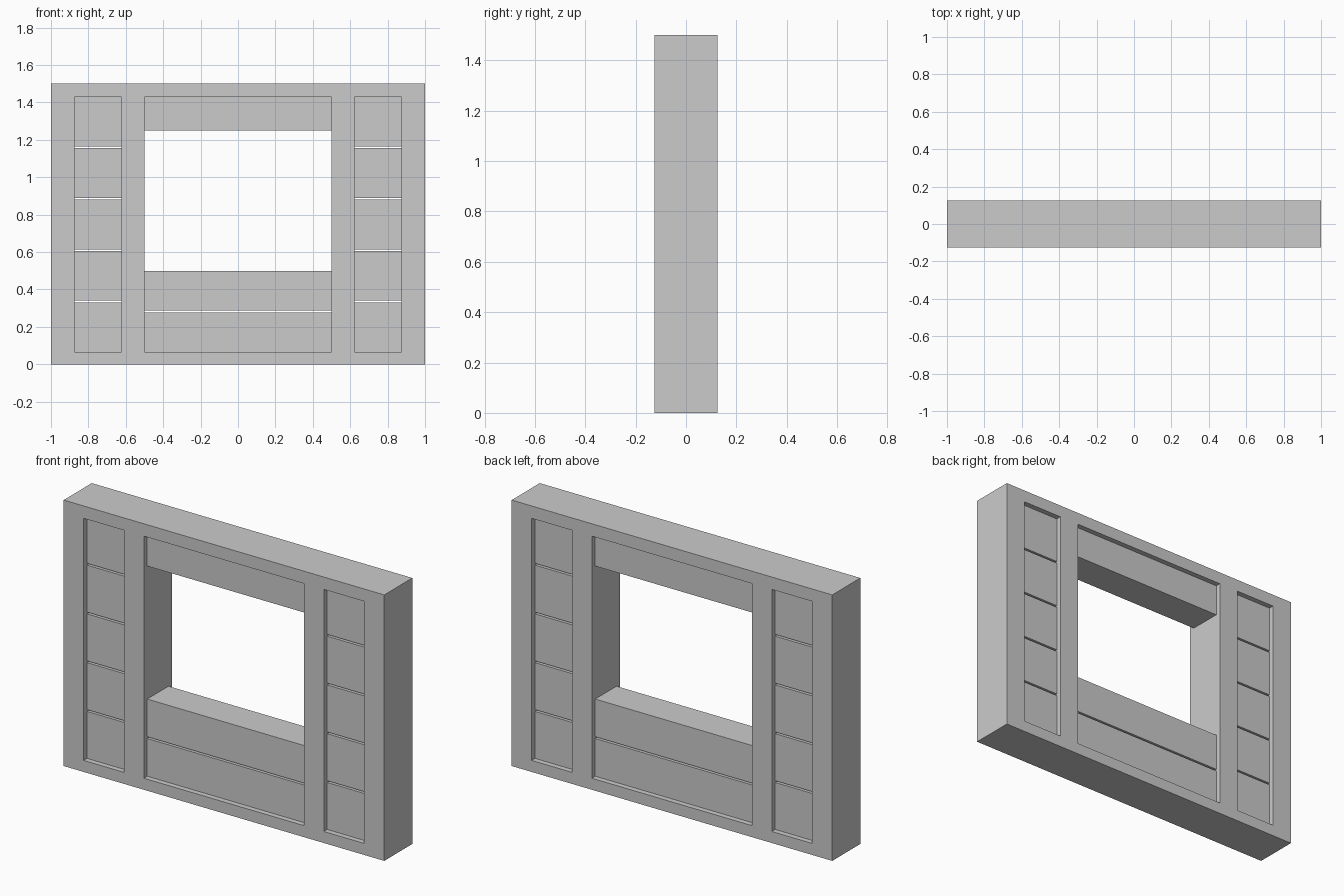
import bpy
import bmesh
from mathutils import Vector

if "Cube" in bpy.data.objects:
    bpy.data.objects.remove(bpy.data.objects["Cube"])

FRAME_D, BOARD_D = 0.25, 0.19      # frame depth, recessed board depth
BASE, HEAD, TOP = 0.065, 1.43, 1.5  # rail edges
GAP = 0.01                          # open slit between boards


def box(name, x0, x1, z0, z1, depth):
    bm = bmesh.new()
    bmesh.ops.create_cube(bm, size=1)
    bmesh.ops.scale(bm, vec=Vector((x1 - x0, depth, z1 - z0)), verts=bm.verts)
    bmesh.ops.translate(bm, vec=Vector(((x0 + x1) / 2, 0, (z0 + z1) / 2)), verts=bm.verts)
    mesh = bpy.data.meshes.new(name)
    bm.to_mesh(mesh)
    bm.free()
    obj = bpy.data.objects.new(name, mesh)
    bpy.context.collection.objects.link(obj)
    return obj


def board_stack(name, x0, x1, z0, z1, count):
    pitch = (z1 - z0 + GAP) / count
    for i in range(count):
        z = z0 + i * pitch
        box(f"{name}_{i + 1}", x0, x1, z, z + pitch - GAP, BOARD_D)


# Full-width rails
box("bottom_rail", -1, 1, 0, BASE, FRAME_D)
box("top_rail", -1, 1, HEAD, TOP, FRAME_D)

# Posts and side planks, left and right
for side, s in (("left", -1), ("right", 1)):
    for part, a, b in (("outer_post", 0.875, 1.0), ("inner_post", 0.5, 0.623)):
        box(f"{side}_{part}", *sorted((s * a, s * b)), BASE, HEAD, FRAME_D)
    board_stack(f"{side}_plank", *sorted((s * 0.623, s * 0.875)), BASE, HEAD, 5)

# Boards below and above the window opening
board_stack("sill_board", -0.5, 0.5, BASE, 0.5, 2)
box("lintel_board", -0.5, 0.5, 1.25, HEAD, BOARD_D)
